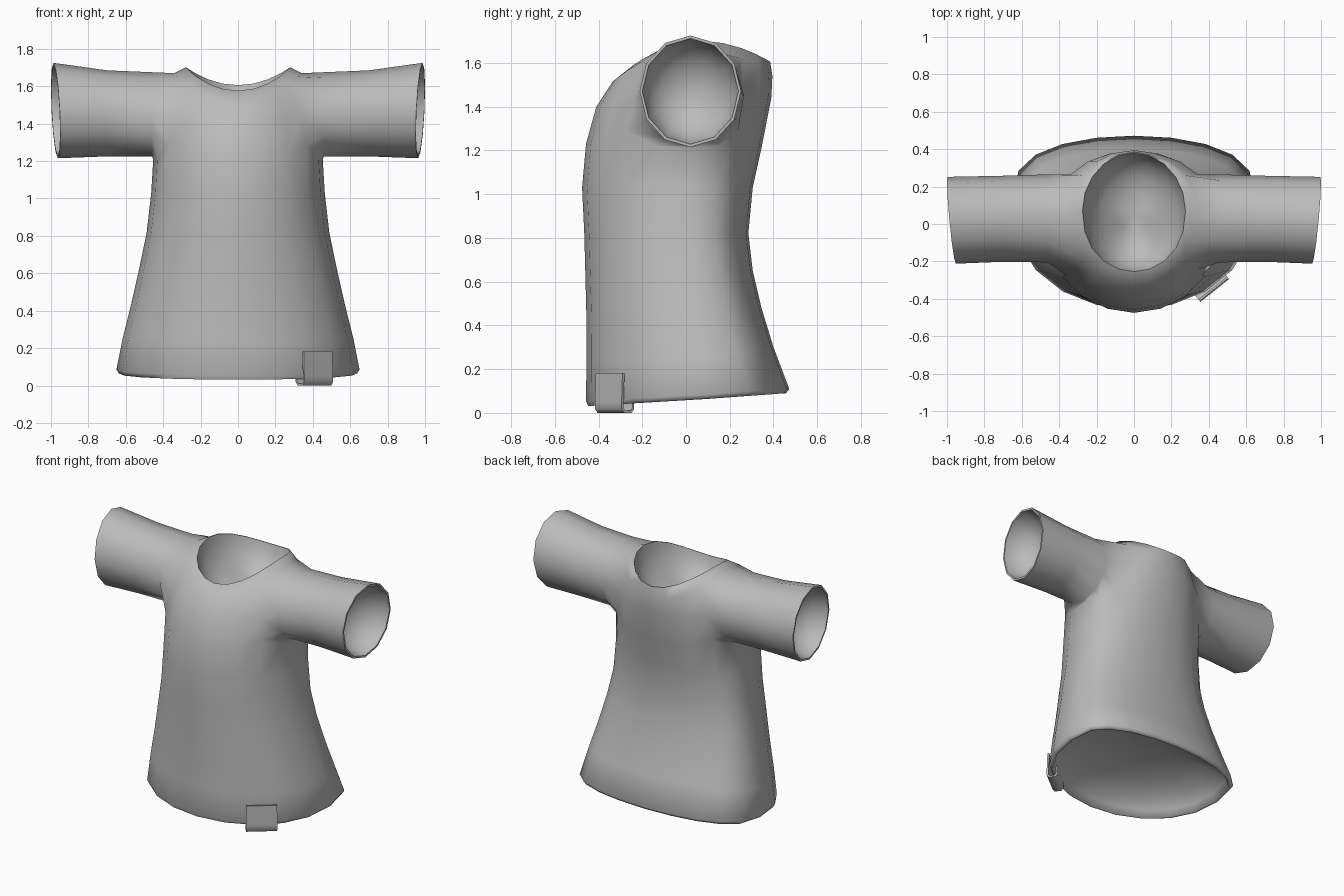
import bpy, bmesh
from math import sin, cos, pi, radians
from mathutils import Vector

cube = bpy.data.objects.get("Cube")
if cube:
    bpy.data.objects.remove(cube, do_unlink=True)

fabric = bpy.data.materials.new("grey_fabric")
fabric.use_nodes = True
fabric.diffuse_color = (0.5, 0.5, 0.5, 1)
fabric.node_tree.nodes["Principled BSDF"].inputs["Base Color"].default_value = (0.5, 0.5, 0.5, 1)


def finish(bm, name, angle, thickness=0):
    """Turn the mesh into a smooth-shaded object, thickened if it is an open strip."""
    mesh = bpy.data.meshes.new(name)
    bm.to_mesh(mesh)
    bm.free()
    mesh.materials.append(fabric)
    obj = bpy.data.objects.new(name, mesh)
    bpy.context.collection.objects.link(obj)
    bpy.ops.object.select_all(action='DESELECT')
    obj.select_set(True)
    bpy.context.view_layer.objects.active = obj
    if thickness:
        mod = obj.modifiers.new("cloth_thickness", 'SOLIDIFY')
        mod.thickness, mod.offset = thickness, 0
        bpy.ops.object.modifier_apply(modifier=mod.name)
    bpy.ops.object.shade_smooth_by_angle(angle=radians(angle))


def band(bm, loop, ring, flip, skip=()):
    """Join two equal loops with quads."""
    for i in range(len(loop)):
        if i not in skip:
            j = (i + 1) % len(loop)
            quad = (loop[i], loop[j], ring[j], ring[i])
            bm.faces.new(quad[::-1] if flip else quad)


def lining(bm, loop, inward, depth, rim, flip):
    """Turn an opening's edge in and close it with a shallow bowl."""
    points = [v.co.copy() for v in loop]
    centre = sum(points, Vector()) / len(points)
    radius = sum((p - centre).length for p in points) / len(points)
    turned = 1 - rim / radius
    for scale, down in ((1, 0), (.96, .22), (.84, .52), (.62, .78), (.32, .94)):
        shift = centre + Vector(inward) * depth * down
        ring = [bm.verts.new(shift + (p - centre) * turned * scale) for p in points]
        band(bm, loop, ring, flip)
        loop = ring
    tip = bm.verts.new(centre + Vector(inward) * depth)
    for i in range(len(loop)):
        tri = (loop[i], loop[(i + 1) % len(loop)], tip)
        bm.faces.new(tri[::-1] if flip else tri)


# Torso rings: half width, front y, back y, widest y, then z at front, side, back,
# back squareness, and how the height bends from side to front
RINGS = [
    (.637, -.447, .458, .10, .031, .064, .09, .6, 1),
    (.65, -.457, .472, .10, .055, .085, .11, .6, 1),
    (.615, -.455, .40, .08, .24, .26, .30, .65, 1),
    (.57, -.455, .345, .06, .43, .44, .48, .7, 1),
    (.527, -.46, .305, .04, .63, .63, .65, .75, 1),
    (.488, -.465, .285, .03, .82, .82, .82, .78, 1),
    (.464, -.475, .305, .03, 1.03, 1.03, 1.03, .8, 1),
    (.453, -.457, .345, .03, 1.23, 1.21, 1.21, .8, 2),
    (.42, -.41, .39, .03, 1.40, 1.45, 1.44, .8, 2),
    (.34, -.335, .395, .04, 1.515, 1.67, 1.54, .9, 2),
    (.28, -.26, .385, .07, 1.575, 1.70, 1.605, 1, 2),
]
SEG = 20
HALF = SEG // 2
LOW, MIDDLE, HIGH = 7, 8, 9     # rings that border the armholes

bm = bmesh.new()
rows = []
for hw, front, back, mid, zf, zs, zb, square, bend in RINGS:
    row = []
    for k in range(SEG):
        c, s = cos(2 * pi * k / SEG), sin(2 * pi * k / SEG)
        reach, zend, power = (back, zb, square) if s >= 0 else (front, zf, .9)
        t = abs(s) ** power
        row.append(bm.verts.new((hw * c, mid + (reach - mid) * t, zs + (zend - zs) * t ** bend)))
    rows.append(row)

# Round off the lower corners of the armholes
for side in (0, HALF):
    for k, lift in ((-3, .02), (-2, .07), (-1, .01), (1, .01), (2, .07), (3, .02)):
        rows[LOW][(side + k) % SEG].co.z += lift

# Torso wall, leaving an armhole four columns wide on each side
arm_columns = {k % SEG for side in (0, HALF) for k in range(side - 2, side + 2)}
for r in range(len(rows) - 1):
    band(bm, rows[r], rows[r + 1], False, arm_columns if LOW <= r < HIGH else ())

# Sleeves: x, centre y, centre z, y radius, z radius, cuff slant
SLEEVE = [(.46, .03, 1.45, .235, .225, 0), (.70, .028, 1.455, .23, .23, 0), (.975, .02, 1.47, .232, .255, 1)]
armhole = [(LOW, k) for k in range(-2, 3)] + [(MIDDLE, 2)]
armhole += [(HIGH, k) for k in range(2, -3, -1)] + [(MIDDLE, -2)]
for side in (1, -1):
    loop = [rows[r][(k if side > 0 else HALF - k) % SEG] for r, k in armhole]
    for x, cy, cz, ry, rz, slant in SLEEVE:
        ring = []
        for i in range(len(loop)):
            a = radians(210) + 2 * pi * i / len(loop)
            px = x + slant * (.022 * cos(a) + .012 * sin(a))
            ring.append(bm.verts.new((side * px, cy + ry * cos(a), cz + rz * sin(a))))
        band(bm, loop, ring, side < 0)
        loop = ring
    lining(bm, loop, (-side, 0, 0), .2, .013, side < 0)

# Linings of the neck and hem
lining(bm, rows[-1], (0, 0, -1), .24, .005, False)
lining(bm, rows[0], (0, 0, 1), .2, .012, True)

bmesh.ops.delete(bm, geom=[v for v in bm.verts if not v.link_faces], context='VERTS')
finish(bm, "shirt", 65)

# Folded label wrapped round the hem: outward distance and height along the strip
FOLD = [(.015, .183), (.02, .05), (.02, .02), (.008, .006), (-.03, .006), (-.042, .02), (-.042, .1)]
base = Vector((.415, -.335, 0))
outward = Vector((.62, -.78, 0)).normalized()
along = Vector((.78, .62, 0)).normalized()
bm = bmesh.new()
left, right = [[bm.verts.new(base + along * w + outward * d + Vector((0, 0, z))) for d, z in FOLD]
               for w in (-.098, .098)]
for i in range(len(FOLD) - 1):
    bm.faces.new((left[i + 1], right[i + 1], right[i], left[i]))
finish(bm, "hem_label", 75, .012)
